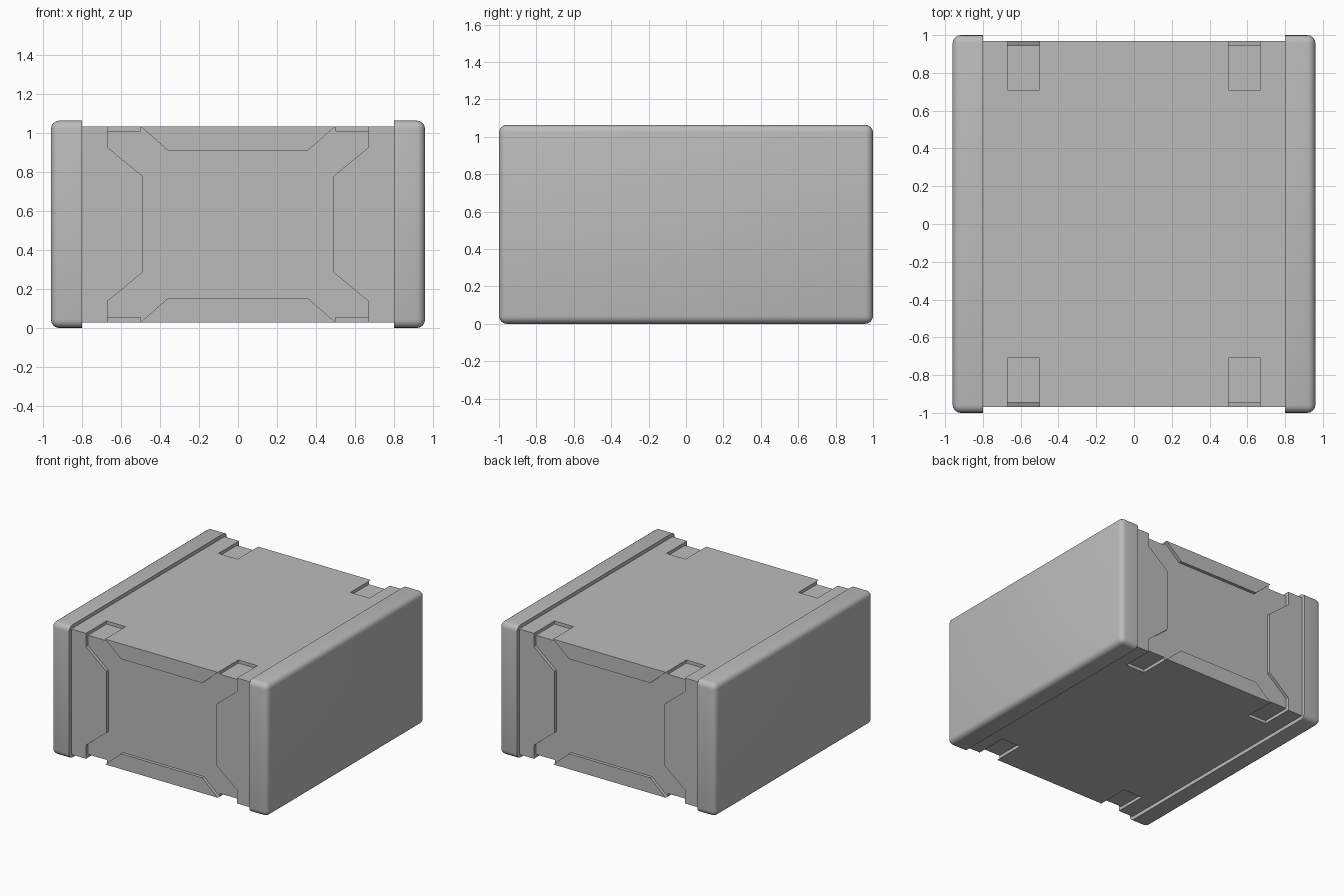
import bpy, bmesh
from mathutils import Vector

if "Cube" in bpy.data.objects:
    bpy.data.objects.remove(bpy.data.objects["Cube"], do_unlink=True)

MID = 0.532                      # height of the centre
CORE = Vector((0.80, 0.945, 0.478))   # half size of the inner body
SKIN = 0.025                     # thickness of the raised plates

grey = bpy.data.materials.new("plain_grey")
grey.use_nodes = True
grey.diffuse_color = (0.5, 0.5, 0.5, 1)
grey.node_tree.nodes["Principled BSDF"].inputs["Base Color"].default_value = (0.5, 0.5, 0.5, 1)


def finish(name, bm):
    bmesh.ops.recalc_face_normals(bm, faces=bm.faces)
    mesh = bpy.data.meshes.new(name)
    bm.to_mesh(mesh)
    bm.free()
    mesh.materials.append(grey)
    obj = bpy.data.objects.new(name, mesh)
    obj.location.z = MID
    bpy.context.collection.objects.link(obj)
    return obj


def box(half, centre=(0, 0, 0)):
    bm = bmesh.new()
    bmesh.ops.create_cube(bm, size=2)
    bmesh.ops.scale(bm, vec=half, verts=bm.verts)
    bmesh.ops.translate(bm, vec=centre, verts=bm.verts)
    return bm


def plate(name, outline, place, start, end):
    """Extrude a 2D outline between two depths along the axis chosen by place."""
    bm = bmesh.new()
    face = bm.faces.new([bm.verts.new(place(a, b, start)) for a, b in outline])
    grown = bmesh.ops.extrude_face_region(bm, geom=[face], use_keep_orig=True)
    moved = [g for g in grown["geom"] if isinstance(g, bmesh.types.BMVert)]
    bmesh.ops.translate(bm, vec=Vector(place(0, 0, end - start)), verts=moved)
    return finish(name, bm)


def mirrored(points, sx, sy):
    """Append the reflected points in reverse order to close an outline."""
    return points + [(a * sx, b * sy) for a, b in reversed(points)]


# Inner body
finish("inner_body", box(CORE))

# Top and bottom plates with a notch near each corner
half = [(0.80, 0.945), (0.67, 0.945), (0.67, 0.71), (0.50, 0.71), (0.50, 0.945)]
deck = mirrored(mirrored(half, -1, 1), 1, -1)
for name, s in (("top_plate", 1), ("bottom_plate", -1)):
    plate(name, deck, lambda a, b, d: (a, b, d), s * CORE.z, s * (CORE.z + SKIN))

# Front and back raised side plates and lips
rim = CORE.z + SKIN
cheek = mirrored([(0.80, rim), (0.67, rim), (0.67, 0.395), (0.49, 0.247)], 1, -1)
lip = mirrored([(0.50, rim), (0.36, 0.38)], -1, 1)
for end, s in (("front", -1), ("back", 1)):
    depth = (s * CORE.y, s * (CORE.y + SKIN))
    for side, m in (("left", 1), ("right", -1)):
        plate(f"{end}_{side}_plate", [(a * m, b) for a, b in cheek],
              lambda a, b, d: (a, d, b), *depth)
    for side, m in (("top", 1), ("bottom", -1)):
        plate(f"{end}_{side}_lip", [(a, b * m) for a, b in lip],
              lambda a, b, d: (a, d, b), *depth)

# Rounded end panels, square on the inner side
for name, s in (("left_end_panel", 1), ("right_end_panel", -1)):
    bm = box((0.08, 1.0, MID), (s * 0.88, 0, 0))
    rounded = [e for e in bm.edges if any(v.co.x * s > 0.9 for v in e.verts)]
    rounded += [e for e in bm.edges if all(v.co.x * s < 0.9 for v in e.verts) is False
                and e not in rounded]
    bmesh.ops.bevel(bm, geom=rounded, offset=0.042, offset_type='OFFSET',
                    segments=4, profile=0.5, affect='EDGES')
    obj = finish(name, bm)
    bpy.ops.object.select_all(action='DESELECT')
    obj.select_set(True)
    bpy.context.view_layer.objects.active = obj
    bpy.ops.object.shade_smooth_by_angle(angle=0.6)
